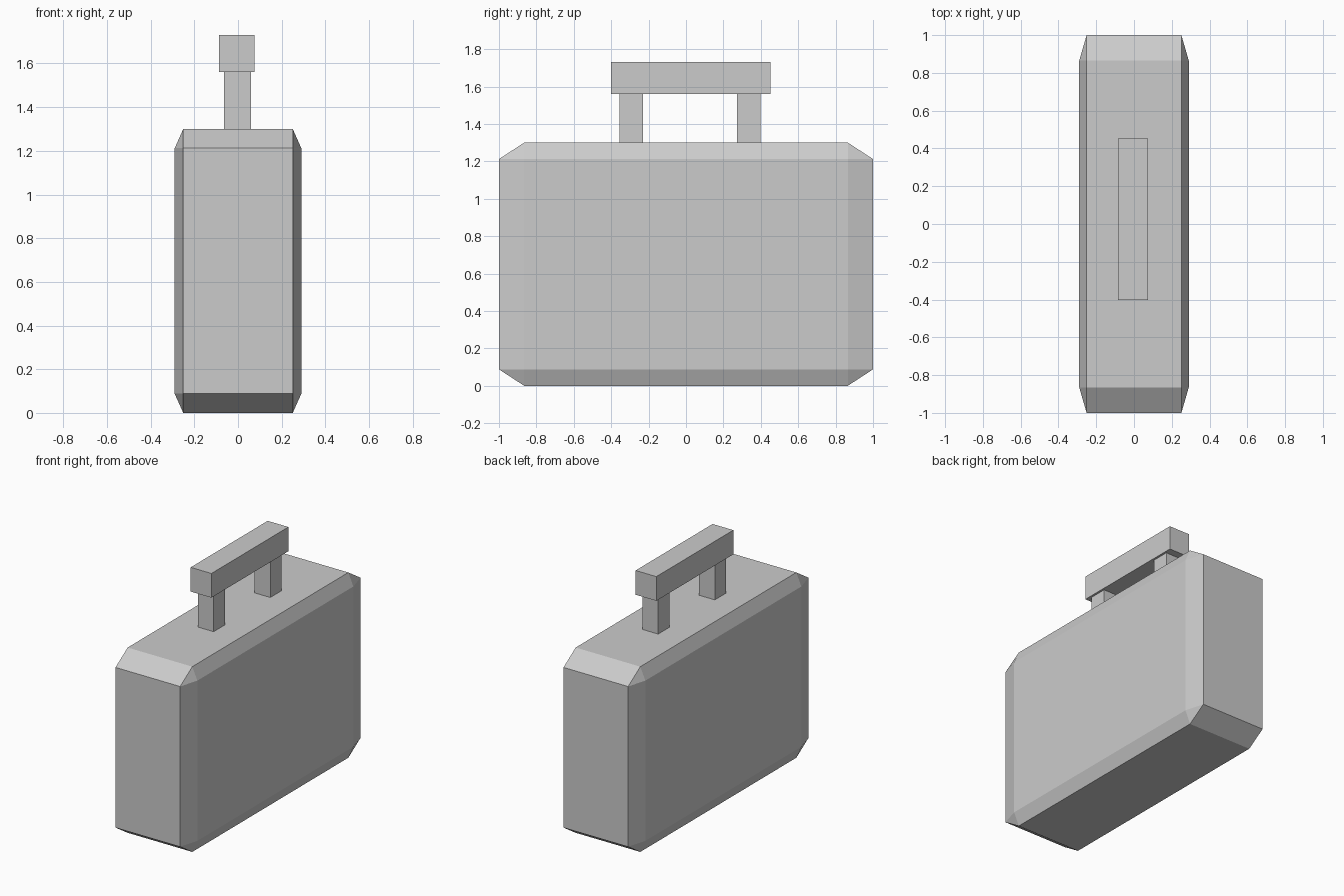
import bpy
import bmesh
from mathutils import Vector

if "Cube" in bpy.data.objects:
    bpy.data.objects.remove(bpy.data.objects["Cube"])


def box(name, low, high, bevel=0.0):
    """Box between two corners; bevel is a fraction of each side length."""
    low, high = Vector(low), Vector(high)
    bm = bmesh.new()
    bmesh.ops.create_cube(bm, size=1)
    if bevel:
        bmesh.ops.bevel(bm, geom=bm.edges[:], offset=bevel, segments=1,
                        affect='EDGES')
    bmesh.ops.scale(bm, vec=high - low, verts=bm.verts)
    bmesh.ops.translate(bm, vec=(low + high) / 2, verts=bm.verts)
    mesh = bpy.data.meshes.new(name)
    bm.to_mesh(mesh)
    bm.free()
    obj = bpy.data.objects.new(name, mesh)
    bpy.context.collection.objects.link(obj)
    return obj


# Case body with chamfers stretched along with its proportions
box("case_body", (-0.29, -1, 0), (0.29, 1, 1.3), bevel=0.0675)

# Two handle posts
for name, y in (("handle_post_front", -0.293), ("handle_post_back", 0.335)):
    box(name, (-0.063, y - 0.063, 1.295), (0.06, y + 0.063, 1.56))

# Handle grip
box("handle_grip", (-0.086, -0.402, 1.56), (0.075, 0.452, 1.73))
